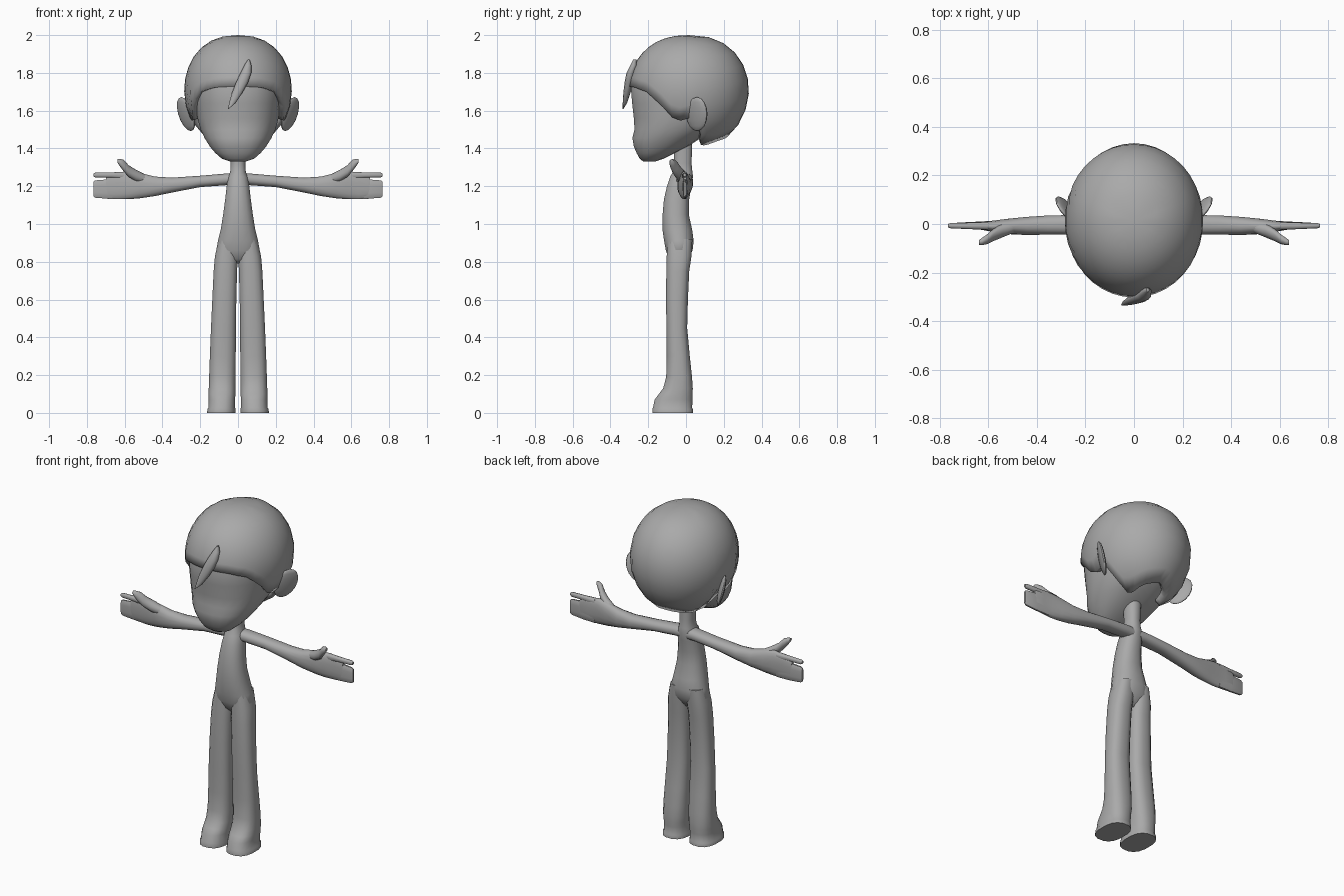
import bpy, bmesh, math
from mathutils import Matrix

grey = bpy.data.materials.new("plain grey")
grey.diffuse_color = (0.4, 0.4, 0.4, 1)


def finish(name, bm, angle=50, fix=True):
    if fix:
        bmesh.ops.recalc_face_normals(bm, faces=bm.faces)
    me = bpy.data.meshes.new(name)
    bm.to_mesh(me)
    bm.free()
    me.materials.append(grey)
    ob = bpy.data.objects.new(name, me)
    bpy.context.collection.objects.link(ob)
    bpy.ops.object.select_all(action='DESELECT')
    ob.select_set(True)
    bpy.context.view_layer.objects.active = ob
    bpy.ops.object.shade_smooth_by_angle(angle=math.radians(angle))
    return ob


def loft(name, axis, rings, n=16, power=2.0, side=1, angle=50):
    """Rings are (position on axis, min, max, min, max) of the two other axes."""
    bm = bmesh.new()
    rows = []
    for t, a0, a1, b0, b1 in rings:
        row = []
        for i in range(n):
            w = 2 * math.pi * (i + 0.5) / n
            c, s = math.cos(w), math.sin(w)
            c = math.copysign(abs(c) ** (2 / power), c)
            s = math.copysign(abs(s) ** (2 / power), s)
            a = (a0 + a1) / 2 + c * (a1 - a0) / 2
            b = (b0 + b1) / 2 + s * (b1 - b0) / 2
            p = (a, b, t) if axis == 'Z' else (t, a, b)
            row.append(bm.verts.new((p[0] * side, p[1], p[2])))
        rows.append(row)
    for r, q in zip(rows, rows[1:]):
        for i in range(n):
            k = (i + 1) % n
            bm.faces.new((r[i], r[k], q[k], q[i]))
    bm.faces.new(rows[0])
    bm.faces.new(rows[-1])
    return finish(name, bm, angle)


# Head with a narrow chin
loft("head", 'Z', [
    (1.33, -.04, .04, -.225, -.165), (1.345, -.085, .085, -.245, -.12),
    (1.375, -.12, .12, -.262, -.06), (1.41, -.15, .15, -.277, .01),
    (1.455, -.178, .178, -.285, .08), (1.50, -.2, .2, -.274, .14),
    (1.56, -.216, .216, -.278, .2), (1.64, -.228, .228, -.287, .25),
    (1.73, -.235, .235, -.295, .27), (1.82, -.215, .215, -.265, .25),
    (1.90, -.16, .16, -.19, .19), (1.95, -.06, .06, -.07, .09)], n=24, power=2.3)

# Hair cap whose lower edge rises over the face and drops at the nape
EDGE = [(0, 1.73), (25, 1.725), (45, 1.70), (60, 1.64), (76, 1.54), (90, 1.56),
        (102, 1.53), (112, 1.42), (130, 1.415), (150, 1.44), (180, 1.46)]


def edge_height(deg):
    for (a, za), (b, zb) in zip(EDGE, EDGE[1:]):
        if deg <= b:
            return za + (zb - za) * (deg - a) / (b - a)
    return EDGE[-1][1]


bm = bmesh.new()
N, ROWS = 40, 9
grid = []
for i in range(N):
    th = 2 * math.pi * i / N
    deg = min(math.degrees(th), 360 - math.degrees(th))
    d = edge_height(deg) - 1.71
    start = math.asin(d / (.29 if d > 0 else .325))
    col = []
    for j in range(ROWS):
        phi = start + (math.pi / 2 - start) * j / ROWS
        r = math.cos(phi) ** (0.85 if phi > 0 else 1)
        z = 1.71 + math.sin(phi) * (.29 if phi > 0 else .325)
        col.append(bm.verts.new((.285 * r * math.sin(th), .015 - .318 * r * math.cos(th), z)))
    grid.append(col)
top = bm.verts.new((0, .015, 2.0))
for i in range(N):
    a, b = grid[i], grid[(i + 1) % N]
    for j in range(ROWS - 1):
        bm.faces.new((a[j], b[j], b[j + 1], a[j + 1]))
    bm.faces.new((a[-1], b[-1], top))
hair = finish("hair", bm, fix=False)
shell = hair.modifiers.new("thickness", 'SOLIDIFY')
shell.thickness = .035
shell.offset = -1

# Loose lock of hair over the forehead
loft("forehead_lock", 'Z', [
    (1.61, -.053, -.049, -.335, -.331), (1.64, -.048, -.012, -.335, -.312),
    (1.69, -.035, .022, -.332, -.295), (1.75, -.012, .055, -.325, -.28),
    (1.80, .012, .072, -.315, -.27), (1.84, .032, .072, -.295, -.26),
    (1.87, .052, .062, -.28, -.262)], n=10)

# Torso and neck
loft("torso", 'Z', [
    (.79, -.03, .03, -.065, -.01), (.815, -.08, .08, -.09, .01),
    (.86, -.117, .117, -.108, .036), (.91, -.108, .108, -.117, .042),
    (.97, -.093, .093, -.126, .034), (1.05, -.08, .08, -.125, .016),
    (1.13, -.069, .069, -.118, .018), (1.2, -.061, .061, -.102, .03),
    (1.25, -.053, .053, -.085, .038), (1.275, -.042, .042, -.07, .035),
    (1.32, -.04, .04, -.062, .03), (1.46, -.045, .045, -.07, .035)], power=2.3)

for side, word in ((1, "left"), (-1, "right")):
    # Leg and foot with a flat sole
    loft(word + "_leg", 'Z', [
        (0, .012, .165, -.18, .038), (.02, .012, .163, -.18, .038),
        (.028, .014, .158, -.176, .034), (.07, .014, .157, -.168, .036),
        (.1, .013, .157, -.145, .037), (.13, .012, .156, -.122, .037),
        (.19, .012, .154, -.106, .033), (.3, .011, .15, -.103, .021),
        (.45, .01, .144, -.104, .007), (.6, .008, .137, -.107, .011),
        (.75, .004, .13, -.105, .018), (.83, .0, .123, -.103, .03),
        (.92, .005, .102, -.1, .035)], power=2.5, side=side)

    # Arm and palm
    loft(word + "_arm", 'X', [
        (.0, -.06, .03, 1.2, 1.27), (.06, -.05, .035, 1.205, 1.268),
        (.2, -.043, .038, 1.195, 1.256), (.35, -.044, .036, 1.166, 1.246),
        (.44, -.046, .03, 1.147, 1.252), (.52, -.042, .022, 1.135, 1.272),
        (.58, -.033, .014, 1.13, 1.28), (.64, -.022, .01, 1.13, 1.272),
        (.69, -.018, .008, 1.132, 1.262), (.70, -.016, .006, 1.15, 1.25)],
        power=2.3, side=side)

    # Grouped fingers, pointing finger and thumb
    loft(word + "_fingers", 'X', [
        (.6, -.02, .01, 1.131, 1.24), (.68, -.017, .008, 1.132, 1.238),
        (.755, -.016, .004, 1.138, 1.232), (.766, -.012, 0, 1.145, 1.226)],
        n=12, power=3, side=side)
    loft(word + "_pointing_finger", 'X', [
        (.6, -.024, .008, 1.235, 1.277), (.67, -.022, .006, 1.245, 1.273),
        (.755, -.018, .004, 1.246, 1.272), (.765, -.014, 0, 1.251, 1.268)],
        n=10, power=2.6, side=side)
    loft(word + "_thumb", 'X', [
        (.49, -.035, .01, 1.21, 1.262), (.54, -.056, .005, 1.225, 1.287),
        (.58, -.072, -.02, 1.25, 1.312), (.605, -.084, -.042, 1.278, 1.34),
        (.625, -.088, -.056, 1.305, 1.345), (.638, -.086, -.066, 1.325, 1.343)],
        n=10, side=side)

    # Flat ear, leaning out and back
    bm = bmesh.new()
    bmesh.ops.create_uvsphere(bm, u_segments=14, v_segments=8, radius=1)
    bm.transform(Matrix(((.04 * side, .013 * side, .025 * side, .275 * side),
                         (.055, -.010, 0, .058),
                         (0, 0, .09, 1.582),
                         (0, 0, 0, 1))))
    finish(word + "_ear", bm)
